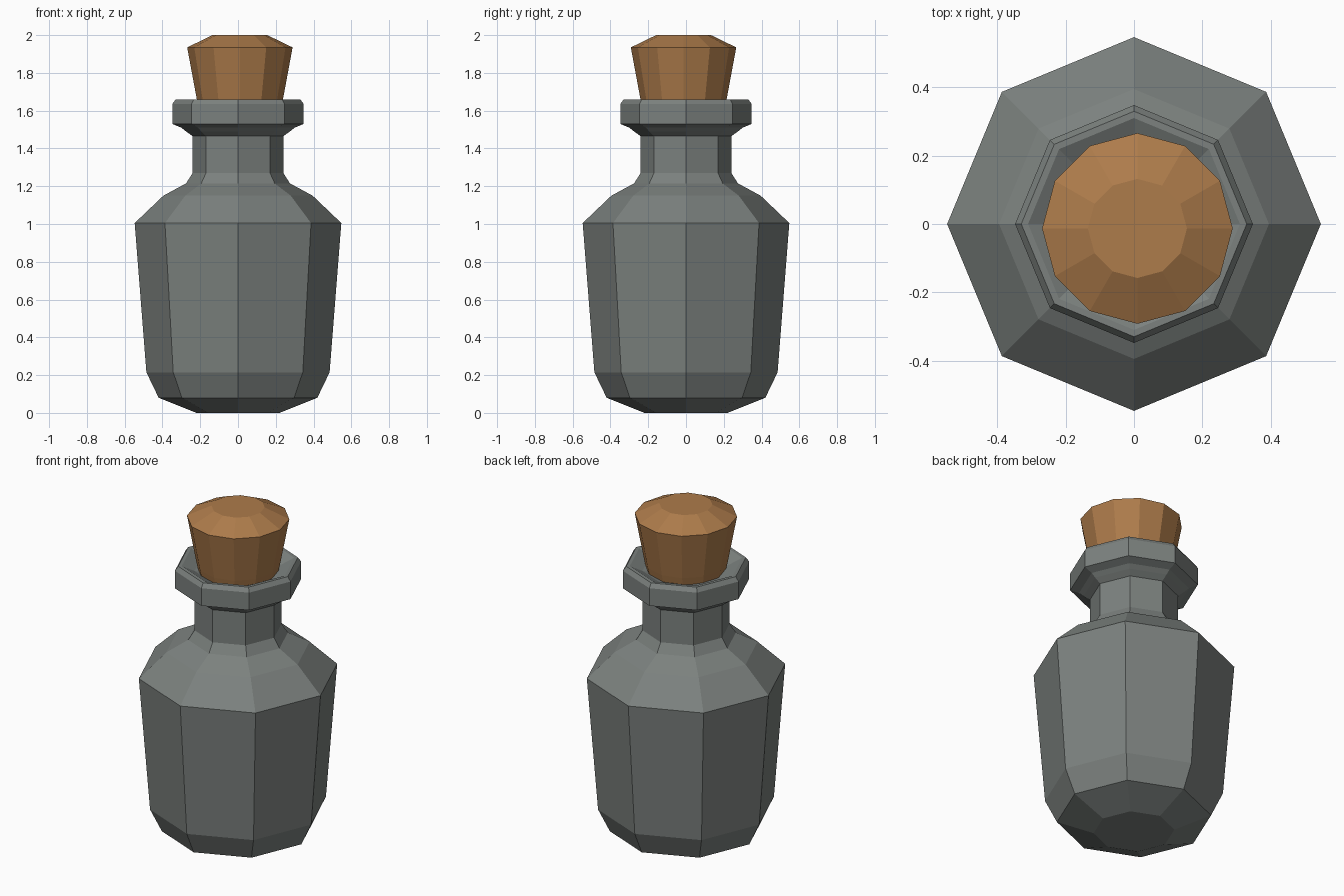
import bpy, bmesh
from math import cos, sin, pi

if "Cube" in bpy.data.objects:
    bpy.data.objects.remove(bpy.data.objects["Cube"])


def lathe(name, profile, sides, color, center=(0, 0)):
    """Revolve a (radius, z) profile into a flat-faced closed solid."""
    bm = bmesh.new()
    rings = []
    for r, z in profile:
        rings.append([bm.verts.new((center[0] + r * cos(2 * pi * i / sides),
                                    center[1] + r * sin(2 * pi * i / sides), z))
                      for i in range(sides)])
    for a, b in zip(rings, rings[1:]):
        for i in range(sides):
            j = (i + 1) % sides
            bm.faces.new((a[i], a[j], b[j], b[i]))
    bm.faces.new(rings[0][::-1])
    bm.faces.new(rings[-1])
    bmesh.ops.recalc_face_normals(bm, faces=bm.faces)
    mesh = bpy.data.meshes.new(name)
    bm.to_mesh(mesh)
    bm.free()
    obj = bpy.data.objects.new(name, mesh)
    bpy.context.collection.objects.link(obj)
    mat = bpy.data.materials.new(name + "_material")
    mat.diffuse_color = color
    mat.use_nodes = True
    mat.node_tree.nodes["Principled BSDF"].inputs["Base Color"].default_value = mat.diffuse_color
    mesh.materials.append(mat)
    return obj


GLASS = (0.20, 0.22, 0.21, 1)
CORK = (0.42, 0.20, 0.07, 1)

# Octagonal glass body, shoulder, neck and flared lip with a shallow mouth
lathe("bottle", [
    (0.22, 0.0), (0.42, 0.08), (0.485, 0.215), (0.547, 1.005),
    (0.395, 1.15), (0.275, 1.215), (0.24, 1.27), (0.24, 1.465),
    (0.275, 1.49), (0.30, 1.51), (0.348, 1.53), (0.348, 1.635),
    (0.33, 1.66), (0.31, 1.66), (0.24, 1.625), (0.20, 1.615)],
    8, GLASS)

# Tapered cork stopper with a bevelled top
lathe("cork", [(0.215, 1.60), (0.228, 1.66), (0.279, 1.935), (0.145, 2.0)],
      12, CORK, (0.01, -0.013))
